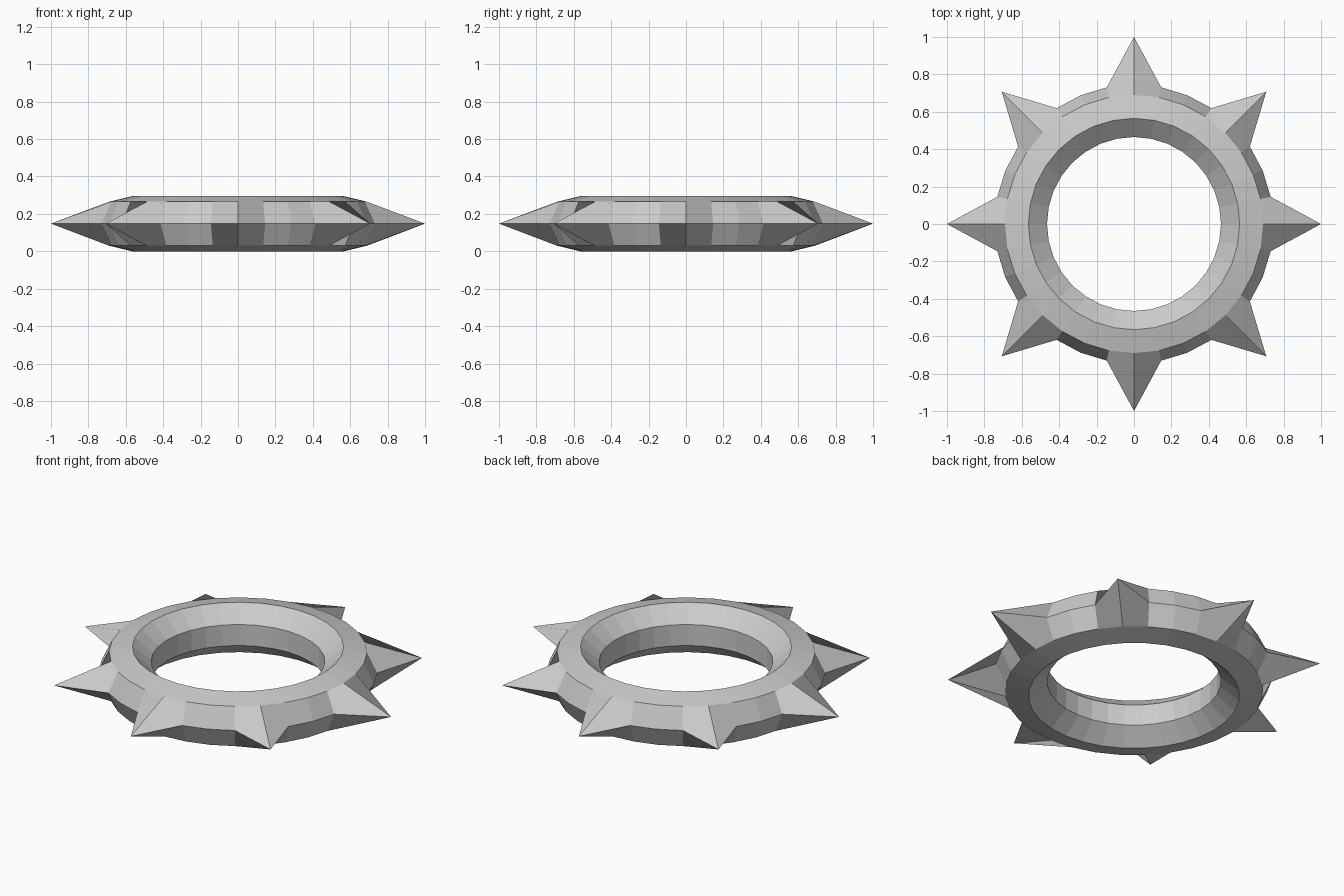
import bpy, bmesh
from math import sin, cos, tau

if "Cube" in bpy.data.objects:
    bpy.data.objects.remove(bpy.data.objects["Cube"])

SIDES = 32          # ring segments
SPIKE_STEP = 4      # every fourth segment carries a spike
TIP_RADIUS = 1.0

# closed cross-section (radius, height), symmetric about mid height
MID = 0.148
PROFILE = [(0.565, 0.295), (0.465, 0.21), (0.465, 0.086), (0.565, 0.0),
           (0.69, 0.03), (0.745, MID), (0.69, 0.265)]

bm = bmesh.new()

# revolve the section, pulling the outer mid points outwards into spike tips
rings = []
for i in range(SIDES):
    a = tau * i / SIDES
    ring = []
    for r, z in PROFILE:
        if z == MID and i % SPIKE_STEP == 0:
            r = TIP_RADIUS
        ring.append(bm.verts.new((r * cos(a), r * sin(a), z)))
    rings.append(ring)

# skin neighbouring sections with flat quads
n = len(PROFILE)
for i in range(SIDES):
    a, b = rings[i], rings[(i + 1) % SIDES]
    for j in range(n):
        k = (j + 1) % n
        bm.faces.new((a[j], a[k], b[k], b[j]))
bmesh.ops.recalc_face_normals(bm, faces=bm.faces)

mesh = bpy.data.meshes.new("spiked_ring")
bm.to_mesh(mesh)
bm.free()
bpy.context.collection.objects.link(bpy.data.objects.new("spiked_ring", mesh))
